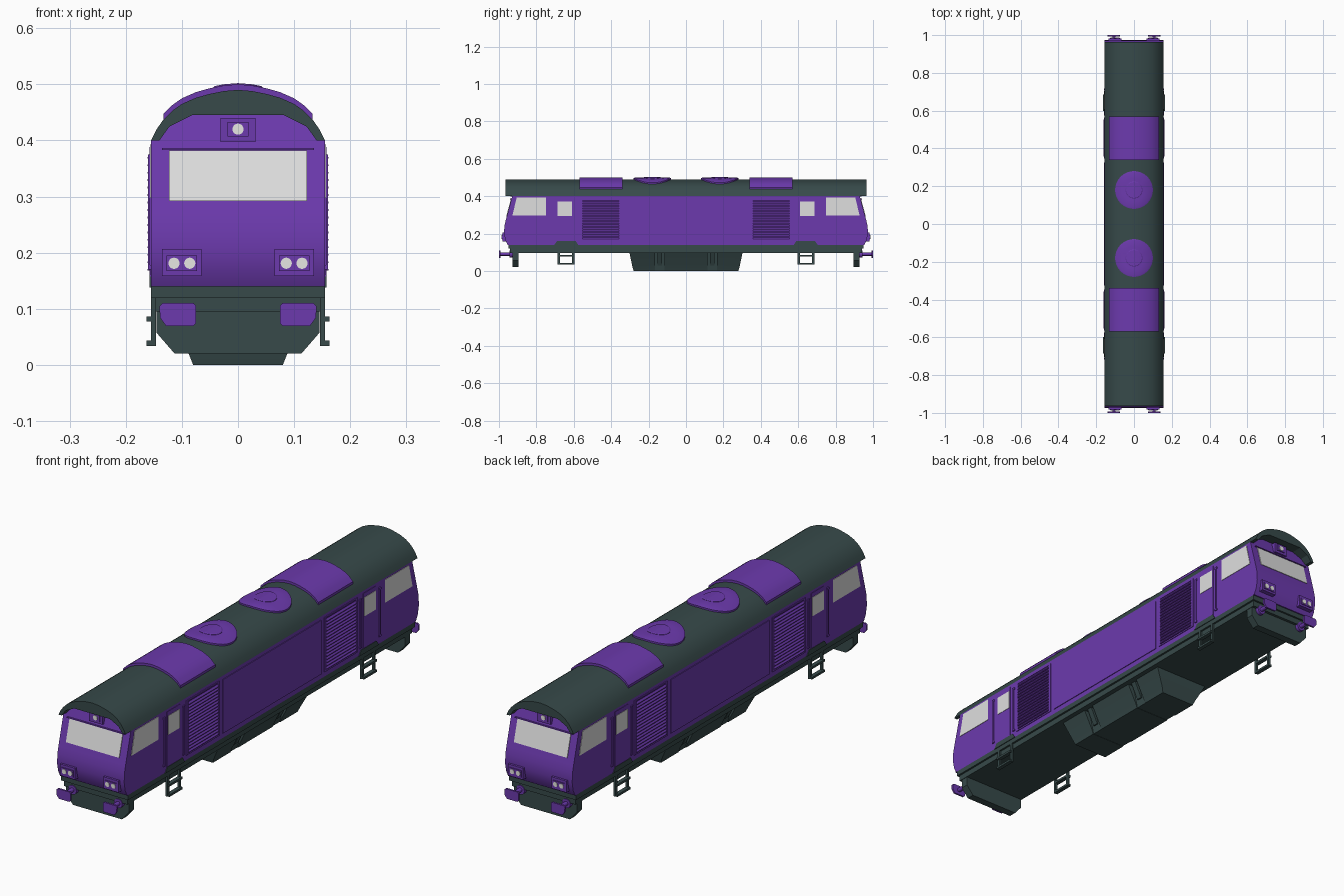
import bpy, bmesh, math

cube = bpy.data.objects.get("Cube")
if cube:
    bpy.data.objects.remove(cube, do_unlink=True)


def material(name, rgb):
    m = bpy.data.materials.new(name)
    m.use_nodes = True
    m.diffuse_color = (*rgb, 1)
    m.node_tree.nodes["Principled BSDF"].inputs["Base Color"].default_value = (*rgb, 1)
    return m


PURPLE = material("purple paint", (0.15, 0.042, 0.42))
DARK = material("dark slate", (0.038, 0.068, 0.068))
GLASS = material("pale glass", (0.74, 0.74, 0.74))
LAMP = material("lamp white", (0.85, 0.85, 0.82))


def finish(name, bm, mat):
    bmesh.ops.recalc_face_normals(bm, faces=bm.faces)
    mesh = bpy.data.meshes.new(name)
    bm.to_mesh(mesh)
    bm.free()
    mesh.materials.append(mat)
    ob = bpy.data.objects.new(name, mesh)
    bpy.context.collection.objects.link(ob)
    bpy.ops.object.select_all(action='DESELECT')
    ob.select_set(True)
    bpy.context.view_layer.objects.active = ob
    bpy.ops.object.shade_smooth_by_angle(angle=math.radians(25))
    return ob


def loft(name, rings, mat):
    """Join equal-sized rings of points and cap both ends."""
    bm = bmesh.new()
    rows = [[bm.verts.new(p) for p in ring] for ring in rings]
    n = len(rows[0])
    for a, b in zip(rows, rows[1:]):
        for i in range(n):
            j = (i + 1) % n
            bm.faces.new((a[i], a[j], b[j], b[i]))
    bm.faces.new(rows[0])
    bm.faces.new(rows[-1])
    return finish(name, bm, mat)


def prism(name, pts, lo, hi, axis, mat):
    """Extrude a 2D outline along one axis."""
    def place(p, t):
        return {'x': (t, *p), 'y': (p[0], t, p[1]), 'z': (*p, t)}[axis]
    return loft(name, [[place(p, t) for p in pts] for t in (lo, hi)], mat)


def box(name, x, y, z, mat):
    return prism(name, [(x[0], y[0]), (x[1], y[0]), (x[1], y[1]), (x[0], y[1])], z[0], z[1], 'z', mat)


def disc(name, x, z, r, y0, y1, mat, n=20, flat=1.0):
    pts = [(x + r * math.cos(2 * math.pi * i / n), z + flat * r * math.sin(2 * math.pi * i / n))
           for i in range(n)]
    return prism(name, pts, y0, y1, 'y', mat)


def rect_ring(w, l, z):
    return [(-w, -l, z), (w, -l, z), (w, l, z), (-w, l, z)]


def interp(table, t):
    for (a, va), (b, vb) in zip(table, table[1:]):
        if a <= t <= b:
            return va + (vb - va) * (t - a) / (b - a)
    return table[-1][1]


def mirrored(half):
    """Arch from +x to -x, given points from the outside to the centre."""
    return half + [(-x, z) for x, z in reversed(half) if x > 0]


# Body shell: stacked rectangles with bowed, sloping ends
nose = [(0.14, 0.953), (0.165, 0.966), (0.20, 0.973), (0.24, 0.971), (0.27, 0.964), (0.445, 0.917)]
rings = [rect_ring(0.155, l, z) for z, l in nose[:-1]]
for z, w in ((0.40, 0.155), (0.401, 0.14), (0.425, 0.122), (0.445, 0.082)):
    rings.append(rect_ring(w, interp(nose, z), z))
loft("body_shell", rings, PURPLE)

# Arched roof overhanging the cabs
arch = [(0.155, 0.40), (0.145, 0.42), (0.133, 0.437), (0.117, 0.453), (0.10, 0.465),
        (0.075, 0.476), (0.05, 0.483), (0.025, 0.488), (0, 0.49)]
roof_rows = sorted(arch)
under = [(0.14, 0.40), (0.122, 0.425), (0.082, 0.445)]
prism("roof", mirrored(arch) + mirrored(under)[::-1], -0.964, 0.964, 'y', DARK)

# Raised roof hatches following the arch
hatch_top = mirrored([(x, z + 0.01) for x, z in arch[2:]])
hatch_base = mirrored([(x, z - 0.004) for x, z in arch[2:]])
for end, s in (("front", -1), ("rear", 1)):
    prism(end + "_roof_hatch", hatch_top + hatch_base[::-1], s * 0.34, s * 0.57, 'y', PURPLE)

    # Round fans draped over the roof
    for part, r, top in (("fan_rim", 0.1, 0.011), ("fan_hub", 0.045, 0.014)):
        fan = []
        for radius, rise in ((r, -0.004), (r, top - 0.002), (r * 0.92, top), (r * 0.6, top),
                             (r * 0.3, top), (0.002, top)):
            ring = []
            for i in range(40):
                a = 2 * math.pi * i / 40
                x, y = radius * math.cos(a), radius * math.sin(a)
                ring.append((x, s * 0.18 + y, interp(roof_rows, abs(x)) + rise - 0.002))
            fan.append(ring)
        loft(end + "_" + part, fan, PURPLE)

# Underframe sole bars and floor
box("sole_bar", (-0.155, 0.155), (-0.948, 0.948), (0.119, 0.14), DARK)
box("floor_frame", (-0.147, 0.147), (-0.94, 0.94), (0.095, 0.119), DARK)

# Fuel tank: narrow core with three wider tapered sections
loft("tank_core", [rect_ring(0.078, 0.28, 0.001), rect_ring(0.10, 0.29, 0.096)], DARK)
for name, a, b in (("front_tank", -0.28, -0.165), ("middle_tank", -0.115, 0.115), ("rear_tank", 0.165, 0.28)):
    levels = []
    for w, z, spread in ((0.08, 0, 0), (0.088, 0.02, 0.006), (0.127, 0.096, 0.022)):
        lo = a - spread if a < -0.2 else a
        hi = b + spread if b > 0.2 else b
        levels.append([(-w, lo, z), (w, lo, z), (w, hi, z), (-w, hi, z)])
    loft(name, levels, DARK)
for y in (-0.14, 0.14):
    prism("tank_bridge", [(-0.09, 0.03), (0.09, 0.03), (0.127, 0.096), (0.127, 0.08), (0.105, 0.096),
                          (-0.105, 0.096), (-0.127, 0.08), (-0.127, 0.096)][:2]
          + [(0.122, 0.096), (-0.122, 0.096)], y - 0.012, y + 0.012, 'y', DARK)

for end, s in (("front", -1), ("rear", 1)):
    def ys(a, b):
        return tuple(sorted((s * a, s * b)))

    # Valance below the cab
    prism(end + "_valance", [(-0.145, 0.12), (-0.145, 0.057), (-0.113, 0.02), (0.113, 0.02),
                             (0.145, 0.057), (0.145, 0.12)], s * 0.895, s * 0.928, 'y', DARK)

    # Windscreen and its visor, lying on the sloping end
    screen = [(s * (interp(nose, z) + d), z) for z, d in
              ((0.292, -0.005), (0.292, 0.003), (0.382, 0.003), (0.382, -0.005))]
    prism(end + "_windscreen", screen, -0.123, 0.123, 'x', GLASS)
    y = interp(nose, 0.384)
    box(end + "_visor", (-0.135, 0.135), ys(y - 0.005, y + 0.007), (0.383, 0.386), PURPLE)

    # Top marker lamp
    box(end + "_top_lamp_box", (-0.031, 0.031), ys(0.91, 0.938), (0.397, 0.44), PURPLE)
    box(end + "_top_lamp_frame", (-0.019, 0.019), ys(0.93, 0.942), (0.407, 0.433), PURPLE)
    disc(end + "_top_lamp", 0, 0.42, 0.01, s * 0.935, s * 0.944, LAMP)

    for side, m in (("left", 1), ("right", -1)):
        tag = end + "_" + side + "_"

        def xs(a, b):
            return tuple(sorted((m * a, m * b)))

        # Headlight cluster
        box(tag + "lamp_box", xs(0.065, 0.135), ys(0.955, 0.982), (0.158, 0.206), PURPLE)
        box(tag + "lamp_frame", xs(0.073, 0.127), ys(0.97, 0.985), (0.167, 0.195), PURPLE)
        for x in (0.086, 0.114):
            disc(tag + "headlight", m * x, 0.181, 0.01, s * 0.98, s * 0.987, LAMP)

        # Buffer: base, stem and chamfered head
        disc(tag + "buffer_base", m * 0.106, 0.09, 0.019, s * 0.925, s * 0.943, PURPLE)
        disc(tag + "buffer_stem", m * 0.106, 0.09, 0.009, s * 0.94, s * 0.994, PURPLE)
        head = [(0.075, 0.105), (0.079, 0.11), (0.134, 0.11), (0.14, 0.104), (0.139, 0.084),
                (0.128, 0.069), (0.08, 0.069), (0.075, 0.074)]
        prism(tag + "buffer_head", [(m * x, z) for x, z in head], s * 0.992, s * 1.0, 'y', PURPLE)

        # Cab side window and door window
        pane = [(0.928, 0.297), (0.905, 0.393), (0.748, 0.393), (0.748, 0.297)]
        prism(tag + "cab_window", [(s * y, z) for y, z in pane], m * 0.15, m * 0.157, 'x', GLASS)
        box(tag + "door", xs(0.15, 0.1565), ys(0.605, 0.692), (0.15, 0.39), PURPLE)
        box(tag + "door_window", xs(0.15, 0.158), ys(0.61, 0.686), (0.293, 0.372), GLASS)

        # Handrails beside the door
        for y in (0.583, 0.712):
            box(tag + "handrail", xs(0.157, 0.16), ys(y - 0.004, y + 0.004), (0.17, 0.375), PURPLE)
            for z in (0.17, 0.367):
                box(tag + "rail_bracket", xs(0.15, 0.16), ys(y - 0.006, y + 0.006), (z, z + 0.008), PURPLE)

        # Door sill and hanging steps
        sill = [(0.575, 0.138), (0.59, 0.16), (0.69, 0.16), (0.705, 0.138)]
        prism(tag + "door_sill", [(s * y, z) for y, z in sill], m * 0.15, m * 0.158, 'x', DARK)
        for y in (0.603, 0.681):
            box(tag + "step_post", xs(0.146, 0.155), ys(y - 0.006, y + 0.006), (0.034, 0.125), DARK)
        for z in (0.034, 0.077):
            box(tag + "step_tread", xs(0.146, 0.163), ys(0.599, 0.685), (z, z + 0.009), DARK)

        # Louvred grille: frame and sloping slats
        for y in (0.352, 0.559):
            box(tag + "grille_post", xs(0.15, 0.158), ys(y - 0.005, y + 0.005), (0.16, 0.388), PURPLE)
        for z in (0.16, 0.382):
            box(tag + "grille_rail", xs(0.15, 0.158), ys(0.347, 0.564), (z, z + 0.006), PURPLE)
        for i in range(16):
            z = 0.168 + i * 0.0133
            prism(tag + "slat", [(m * 0.154, z), (m * 0.161, z), (m * 0.161, z + 0.003), (m * 0.154, z + 0.011)],
                  s * 0.357, s * 0.554, 'y', PURPLE)

# Long raised panel on each side
for side, m in (("left", 1), ("right", -1)):
    box(side + "_side_panel", tuple(sorted((m * 0.15, m * 0.158))), (-0.325, 0.325), (0.16, 0.385), PURPLE)
